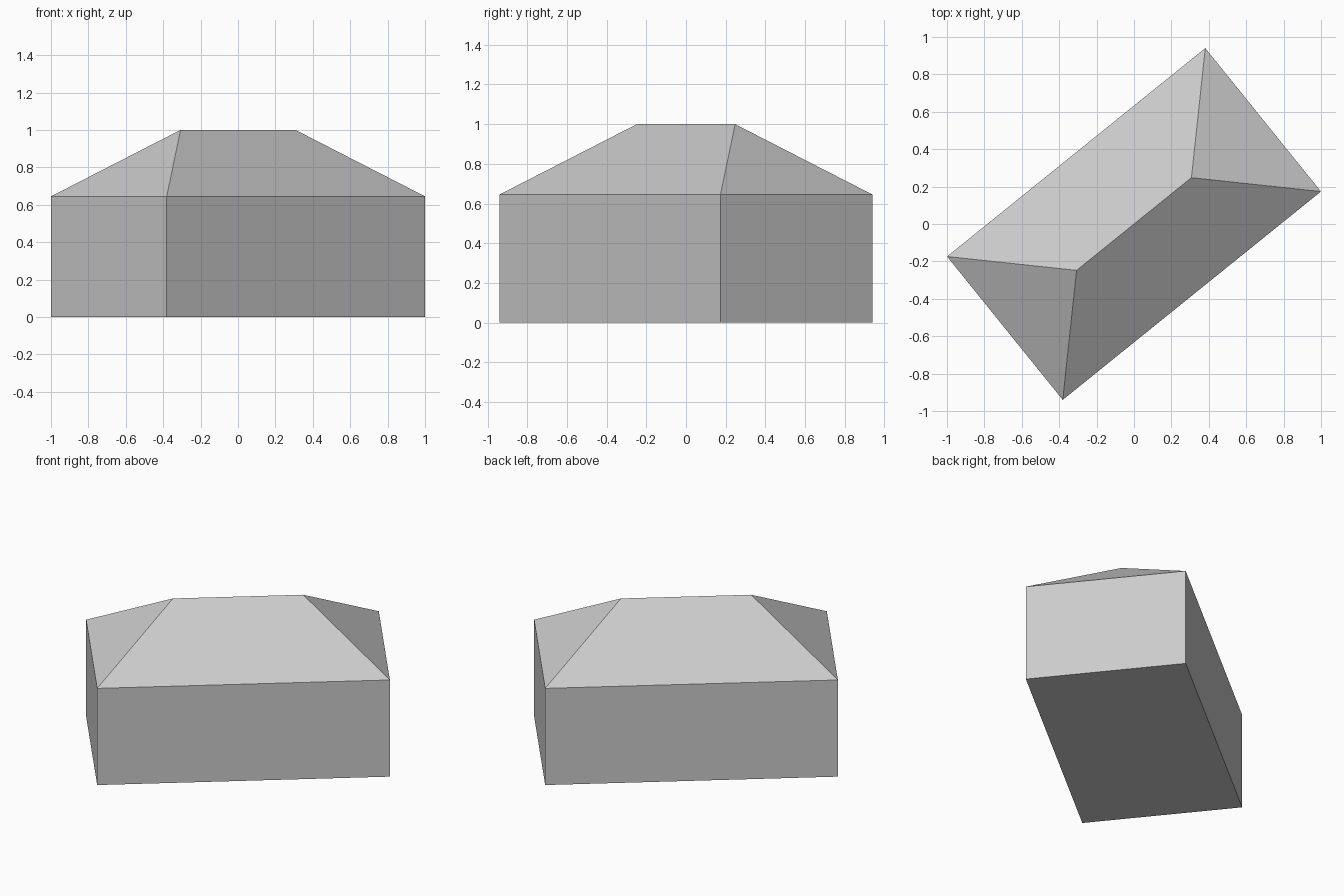
import bpy
import bmesh
import math
from mathutils import Matrix

cube = bpy.data.objects.get("Cube")
if cube:
    bpy.data.objects.remove(cube, do_unlink=True)

LENGTH, WIDTH = 1.774, 0.985
EAVES, RIDGE = 0.645, 1.0
TURN = math.radians(38.9)

grey = bpy.data.materials.new("light grey")
grey.use_nodes = True
colour = (0.6, 0.6, 0.6, 1)
grey.diffuse_color = colour
grey.node_tree.nodes["Principled BSDF"].inputs["Base Color"].default_value = colour

bm = bmesh.new()


def rectangle(z):
    """Ring of four corners at height z."""
    return [bm.verts.new((sx * LENGTH / 2, sy * WIDTH / 2, z))
            for sx, sy in ((-1, -1), (1, -1), (1, 1), (-1, 1))]


# Floor and walls
base, eaves = rectangle(0), rectangle(EAVES)
bm.faces.new(base[::-1])
for i in range(4):
    j = (i + 1) % 4
    bm.faces.new((base[i], base[j], eaves[j], eaves[i]))

# Hipped roof with equal slopes on all four sides
half_ridge = (LENGTH - WIDTH) / 2
left, right = [bm.verts.new((s * half_ridge, 0, RIDGE)) for s in (-1, 1)]
a, b, c, d = eaves
for face in ((a, b, right, left), (b, c, right), (c, d, left, right), (d, a, left)):
    bm.faces.new(face)

# Turn the whole building on its plot
bm.transform(Matrix.Rotation(TURN, 4, "Z"))
bmesh.ops.recalc_face_normals(bm, faces=bm.faces)

mesh = bpy.data.meshes.new("hipped_roof_building")
bm.to_mesh(mesh)
bm.free()
mesh.materials.append(grey)
building = bpy.data.objects.new("hipped_roof_building", mesh)
bpy.context.collection.objects.link(building)
